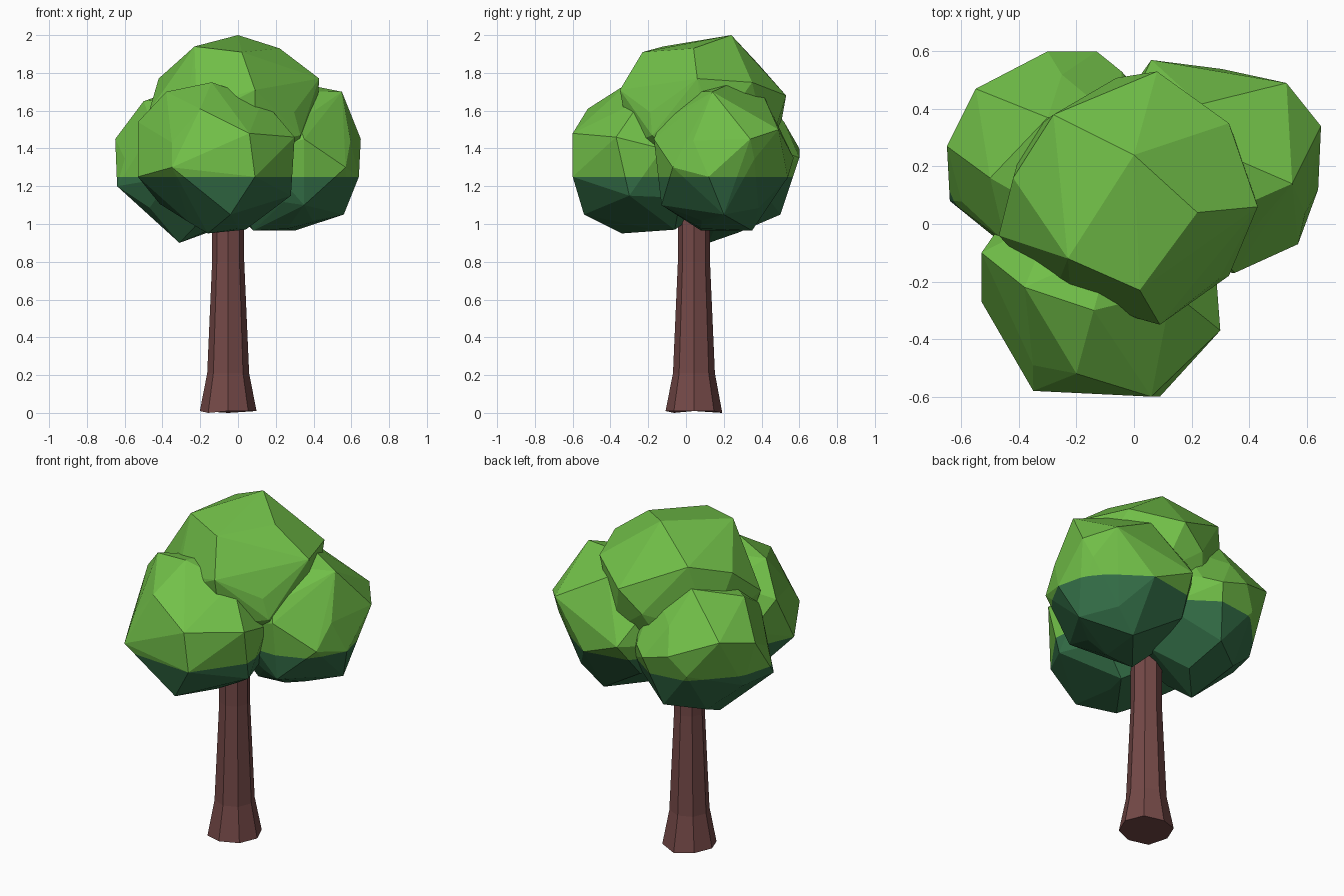
import bpy, bmesh, math

if "Cube" in bpy.data.objects:
    bpy.data.objects.remove(bpy.data.objects["Cube"])


def material(name, rgb):
    m = bpy.data.materials.new(name)
    m.diffuse_color = (*rgb, 1)
    m.use_nodes = True
    m.node_tree.nodes["Principled BSDF"].inputs["Base Color"].default_value = m.diffuse_color
    return m


LEAF = material("leaf green", (0.168, 0.53, 0.066))
SHADE = material("deep green", (0.034, 0.158, 0.064))
BARK = material("bark brown", (0.175, 0.066, 0.063))


def finish(bm, name, mats):
    bmesh.ops.recalc_face_normals(bm, faces=bm.faces)
    me = bpy.data.meshes.new(name)
    bm.to_mesh(me)
    bm.free()
    for m in mats:
        me.materials.append(m)
    ob = bpy.data.objects.new(name, me)
    bpy.context.collection.objects.link(ob)


def clump(name, centre, radii, corners, turn):
    """Faceted leaf clump: hull of an even sphere plus a few jutting corners."""
    bm = bmesh.new()
    n = 24
    for i in range(n):
        z = 1 - 2 * (i + 0.5) / n
        a = turn + i * math.pi * (3 - math.sqrt(5))
        r = math.sqrt(1 - z * z)
        d = (r * math.cos(a), r * math.sin(a), z)
        bm.verts.new([c + s * k for c, s, k in zip(centre, radii, d)])
    for p in corners:
        bm.verts.new(p)
    res = bmesh.ops.convex_hull(bm, input=bm.verts)
    loose = {v for v in res["geom_interior"] if isinstance(v, bmesh.types.BMVert)}
    bmesh.ops.delete(bm, geom=list(loose), context='VERTS')
    bmesh.ops.dissolve_limit(bm, angle_limit=math.radians(5),
                             verts=bm.verts, edges=bm.edges)
    # two-tone split at a fixed height
    bmesh.ops.bisect_plane(bm, geom=bm.verts[:] + bm.edges[:] + bm.faces[:],
                           plane_co=(0, 0, 1.25), plane_no=(0, 0, 1))
    for f in bm.faces:
        f.material_index = int(f.calc_center_median().z < 1.25)
    finish(bm, name, [LEAF, SHADE])


clump("crown_top", (-0.02, 0.09, 1.54), (0.43, 0.42, 0.41),
      [(0, 0.24, 2.0), (-0.23, -0.12, 1.94), (0.02, -0.23, 1.91), (0.22, 0.04, 1.93),
       (0.43, 0.06, 1.77), (0.09, -0.35, 1.71), (-0.42, 0.16, 1.77), (-0.28, 0.38, 1.85),
       (0.33, 0.35, 1.75), (0.08, 0.53, 1.68), (-0.47, -0.04, 1.6),
       (0.33, -0.18, 1.47), (0.42, 0.08, 1.62), (-0.22, -0.25, 1.62)], 0.4)
clump("crown_front", (-0.11, -0.19, 1.35), (0.40, 0.39, 0.39),
      [(-0.2, -0.52, 1.61), (0.06, -0.6, 1.48), (0.09, -0.6, 1.25), (-0.35, -0.58, 1.3),
       (-0.14, -0.3, 1.75), (-0.38, -0.22, 1.7), (0.3, -0.37, 1.46), (-0.53, -0.27, 1.25),
       (-0.53, -0.1, 1.54), (-0.04, -0.54, 1.05), (-0.16, -0.34, 0.95), (0.28, -0.3, 1.15),
       (0.04, -0.06, 0.97)], 1.3)
clump("crown_left", (-0.23, 0.20, 1.33), (0.39, 0.38, 0.39),
      [(-0.65, 0.27, 1.45), (-0.64, 0.08, 1.2), (-0.55, 0.47, 1.5), (-0.3, 0.6, 1.4),
       (-0.13, 0.6, 1.35), (-0.31, 0.12, 0.9), (-0.5, 0.16, 1.65), (-0.3, 0.37, 1.72),
       (-0.2, 0.5, 1.05)], 2.2)
clump("crown_right", (0.24, 0.19, 1.36), (0.40, 0.37, 0.39),
      [(0.65, 0.34, 1.45), (0.64, 0.12, 1.25), (0.55, 0.14, 1.7), (0.53, 0.49, 1.5),
       (0.06, 0.57, 1.35), (0.57, -0.07, 1.3), (0.56, 0.2, 1.05), (0.35, -0.17, 1.45),
       (0.35, -0.13, 1.1), (0.08, 0.08, 0.965), (0.26, 0.08, 0.975), (0.3, 0.35, 0.965),
       (0.25, 0.27, 1.76), (0.24, 0.54, 1.4)], 3.1)

# trunk: eight-sided rings with a flared foot
bm = bmesh.new()
rings = []
for z, r in [(0.01, 0.150), (0.21, 0.111), (0.8, 0.085), (1.15, 0.085)]:
    rings.append([bm.verts.new((-0.052 + r * math.cos(k * math.pi / 4),
                                0.042 + r * math.sin(k * math.pi / 4),
                                0.0 if z < 0.1 and k % 3 == 2 else z)) for k in range(8)])
for a, b in zip(rings, rings[1:]):
    for k in range(8):
        bm.faces.new((a[k], a[(k + 1) % 8], b[(k + 1) % 8], b[k]))
bm.faces.new(rings[0][::-1])
bm.faces.new(rings[-1])
finish(bm, "trunk", [BARK])
